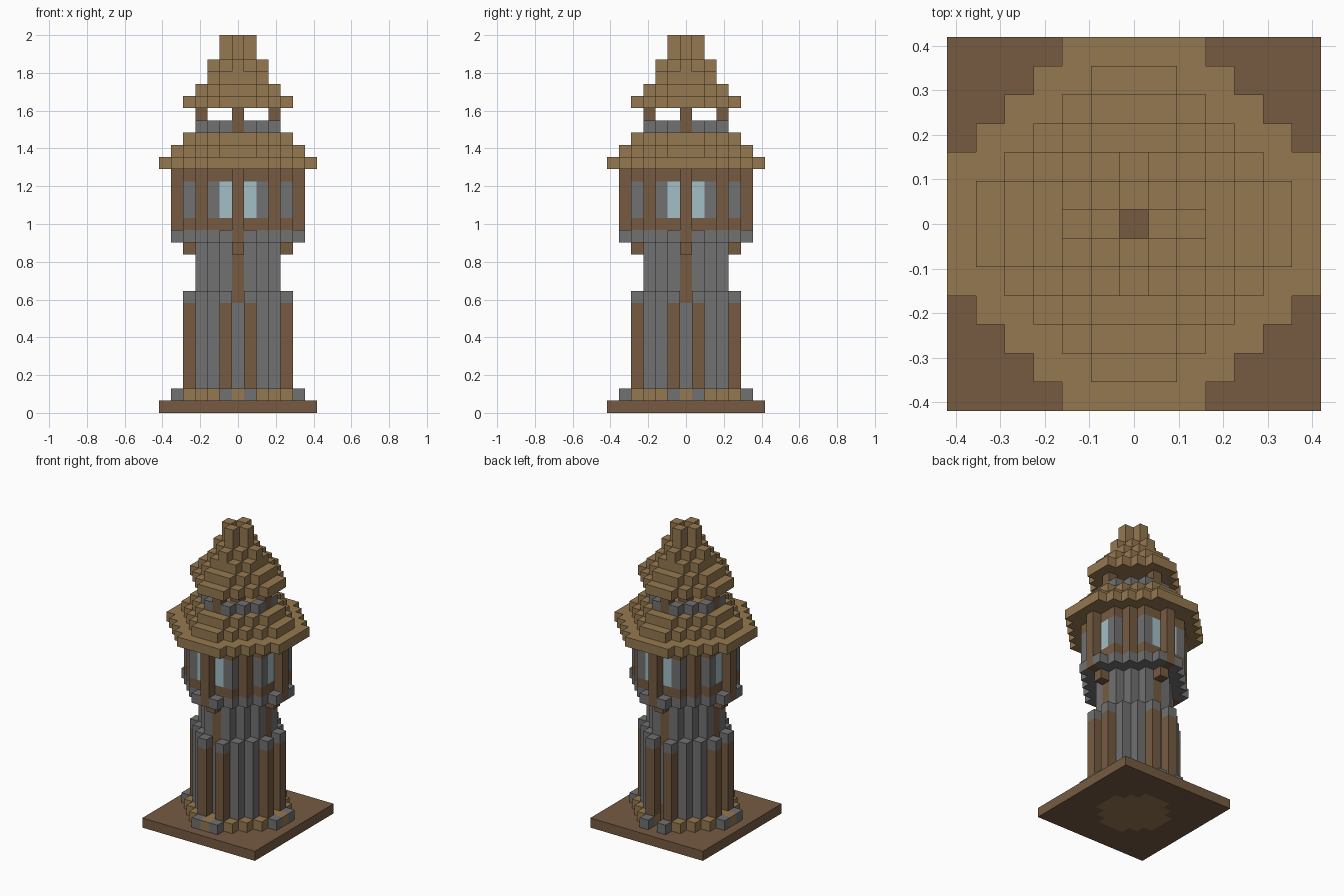
import bpy, bmesh
from mathutils import Vector

UNIT = 2 / 31  # edge of one block; the tower is 31 blocks tall

old = bpy.data.objects.get("Cube")
if old:
    bpy.data.objects.remove(old, do_unlink=True)


def material(name, rgb):
    m = bpy.data.materials.new(name)
    m.use_nodes = True
    m.diffuse_color = (*rgb, 1)
    m.node_tree.nodes["Principled BSDF"].inputs["Base Color"].default_value = (*rgb, 1)
    return m


TAN, BROWN, GREY, GLASS = range(4)
MATERIALS = [
    material("tan_wood", (0.30, 0.19, 0.08)),
    material("dark_brown_wood", (0.18, 0.105, 0.055)),
    material("grey_stone", (0.165, 0.165, 0.17)),
    material("pale_blue_glass", (0.36, 0.52, 0.57)),
]

blocks = {}  # block position -> (part name, colour)


def octagon(r, s):
    """Block positions of an octagon with reach r and cut corners."""
    span = range(-r, r + 1)
    return {(x, y) for x in span for y in span if abs(x) + abs(y) <= s}


def around(*spots):
    """Repeat spots by mirroring in x, y and the diagonal."""
    return {p for a, b in spots for sx in (-1, 1) for sy in (-1, 1)
            for p in ((a * sx, b * sy), (b * sx, a * sy))}


def fill(part, colour, spots, low, high):
    for x, y in spots:
        for z in range(low, high):
            blocks[x, y, z] = (part, colour)


def carve(spots, low, high):
    for x, y in spots:
        for z in range(low, high):
            blocks.pop((x, y, z), None)


# Square base slab with an inlaid floor
fill("base_slab", BROWN, octagon(6, 12), 0, 1)
fill("ground_floor", TAN, octagon(3, 4), 0, 1)

# Stepped plinth with stone accents
fill("plinth", TAN, octagon(5, 6), 1, 2)
fill("plinth", GREY, around((5, 1)), 1, 2)

# Lower shaft: stone with timber ribs and recessed centre strips
fill("lower_shaft", GREY, octagon(4, 5), 2, 10)
fill("lower_shaft", BROWN, around((4, 1)), 2, 9)
carve(around((4, 0)), 2, 10)

# Doorway at the back
carve({(0, 5), (0, 4)}, 1, 3)
fill("back_door", BROWN, {(0, 3)}, 1, 3)

# Upper shaft with centre beams
fill("upper_shaft", GREY, octagon(3, 4), 10, 14)
fill("centre_beams", BROWN, around((3, 0)), 9, 14)
fill("corbels", BROWN, around((4, 0)), 13, 14)

# Overhanging stone ring
fill("stone_ring", GREY, octagon(5, 6), 14, 15)
fill("room_posts", BROWN, around((5, 0)), 14, 20)

# Window room: timber bands, stone panels, panes and posts
fill("room_walls", BROWN, octagon(4, 6), 15, 20)
fill("room_walls", GREY, around((4, 2)), 16, 19)
fill("window_panes", GLASS, around((4, 1)), 16, 19)
fill("room_posts", BROWN, around((3, 3), (4, 0)), 15, 20)

# Lower roof
for z, (r, s) in enumerate([(6, 8), (5, 6), (4, 5)], 20):
    fill("lower_roof", TAN, octagon(r, s), z, z + 1)

# Open lantern: stone parapet and four posts
fill("parapet", GREY, octagon(3, 4) - octagon(2, 3), 23, 24)
fill("lantern_posts", BROWN, around((3, 0)), 23, 25)

# Upper roof and hollow finial
for z, (r, s) in enumerate([(4, 5), (3, 4), (2, 3), (2, 2), (1, 1), (1, 1)], 25):
    fill("upper_roof", TAN, octagon(r, s), z, z + 1)
carve({(0, 0)}, 29, 31)
fill("centre_mast", BROWN, {(0, 0)}, 23, 29)


def build(part):
    """Make a mesh from the exposed block sides of one part."""
    bm = bmesh.new()
    for cell, (owner, colour) in blocks.items():
        if owner != part:
            continue
        centre = Vector(cell) + Vector((0, 0, 0.5))
        for axis in range(3):
            for sign in (-1, 1):
                normal = Vector((0, 0, 0))
                normal[axis] = sign
                if tuple(int(c + n) for c, n in zip(cell, normal)) in blocks:
                    continue
                u = Vector((0, 0, 0))
                u[(axis + 1) % 3] = 0.5
                v = normal.cross(u)
                mid = centre + normal / 2
                corners = (mid - u - v, mid + u - v, mid + u + v, mid - u + v)
                face = bm.faces.new([bm.verts.new(c * UNIT) for c in corners])
                face.material_index = colour
    bmesh.ops.remove_doubles(bm, verts=bm.verts, dist=UNIT / 100)
    mesh = bpy.data.meshes.new(part)
    bm.to_mesh(mesh)
    bm.free()
    for m in MATERIALS:
        mesh.materials.append(m)
    bpy.context.collection.objects.link(bpy.data.objects.new(part, mesh))


for part in sorted({owner for owner, _ in blocks.values()}):
    build(part)
